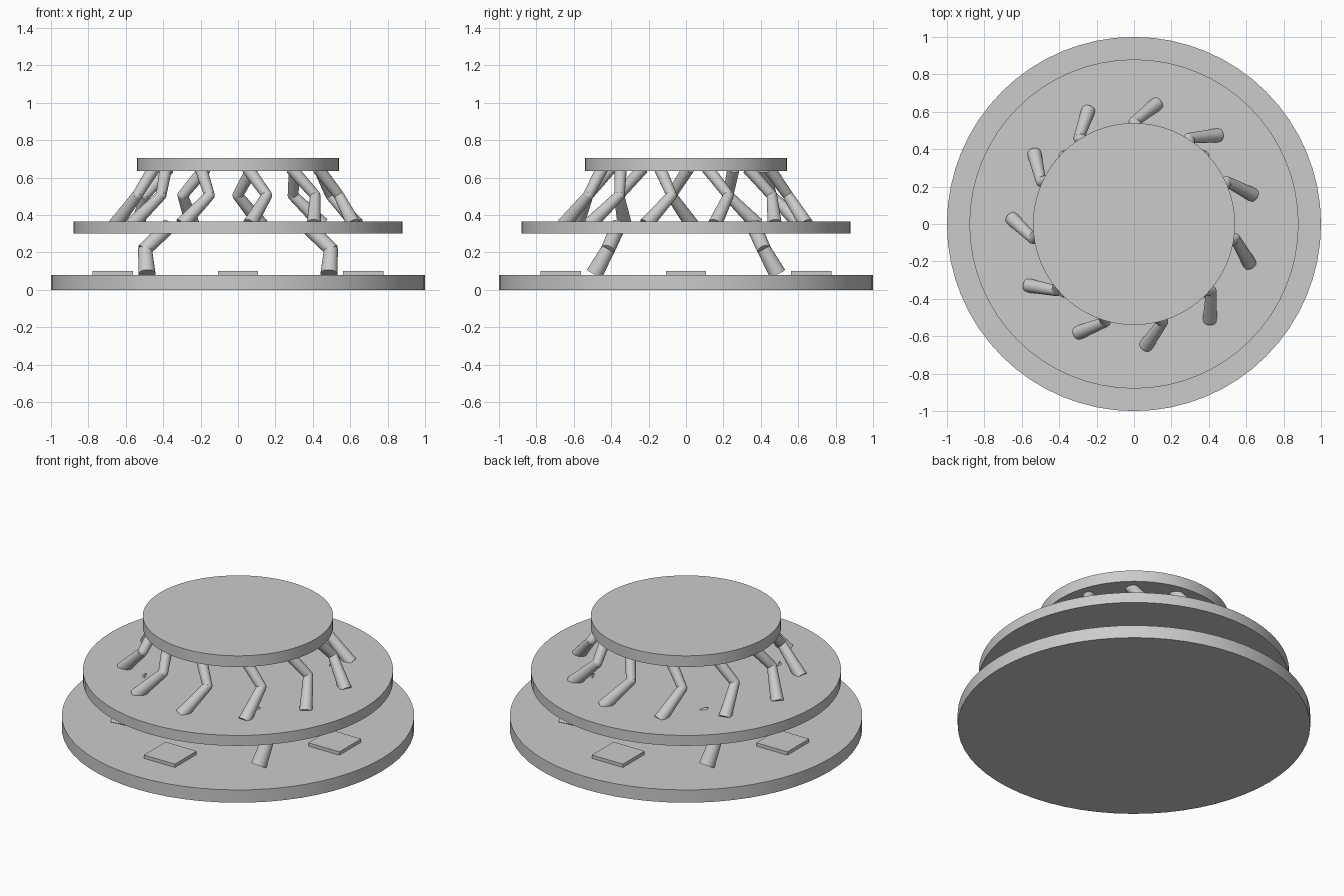
import bpy
import math
from mathutils import Vector

cube = bpy.data.objects.get("Cube")
if cube:
    bpy.data.objects.remove(cube, do_unlink=True)

grey = bpy.data.materials.new("plain_grey")
grey.use_nodes = True
grey.diffuse_color = (0.6, 0.6, 0.6, 1)
grey.node_tree.nodes["Principled BSDF"].inputs["Base Color"].default_value = (0.6, 0.6, 0.6, 1)


def finish(name, smooth=True):
    ob = bpy.context.object
    ob.name = name
    ob.data.materials.append(grey)
    if smooth:
        bpy.ops.object.shade_smooth_by_angle(angle=math.radians(35))
    return ob


def disc(name, radius, bottom, top):
    bpy.ops.mesh.primitive_cylinder_add(vertices=64, radius=radius, depth=top - bottom,
                                        location=(0, 0, (bottom + top) / 2))
    return finish(name)


def rod(name, start, end, r_start, r_end):
    """Tapered round rod between two points."""
    start, end = Vector(start), Vector(end)
    axis = end - start
    bpy.ops.mesh.primitive_cone_add(vertices=24, radius1=r_start, radius2=r_end,
                                    depth=axis.length, location=(start + end) / 2,
                                    rotation=axis.to_track_quat('Z', 'Y').to_euler())
    return finish(name)


def polar(radius, degrees, z):
    a = math.radians(degrees)
    return radius * math.cos(a), radius * math.sin(a), z


# Three stacked platforms
disc("base_platform", 1.0, 0, 0.08)
disc("middle_platform", 0.88, 0.30, 0.365)
disc("top_platform", 0.54, 0.635, 0.705)

# Thin square pads on the base
for i in range(4):
    x, y, z = polar(0.67, i * 90, 0.09)
    bpy.ops.mesh.primitive_cube_add(size=1, location=(x, y, z))
    bpy.context.object.scale = (0.215, 0.215, 0.022)
    finish("base_pad", smooth=False)

# Four bent legs between base and middle platform
for sx in (-1, 1):
    for sy in (-1, 1):
        foot = (0.487 * sx, 0.49 * sy, 0.085)
        knee = (0.497 * sx, 0.415 * sy, 0.22)
        head = (0.365 * sx, 0.36 * sy, 0.345)
        rod("lower_leg_shin", foot, knee, 0.046, 0.037)
        rod("lower_leg_thigh", (0.505 * sx, 0.42 * sy, 0.21), head, 0.038, 0.04)

# Ring of eleven bent struts between middle and top platform
count = 11
for i in range(count):
    a = -84.5 + i * 360 / count
    knee = polar(0.545, a + 11, 0.505)
    rod("strut_lower", polar(0.655, a, 0.35), knee, 0.038, 0.028)
    rod("strut_upper", knee, polar(0.45, a + 1, 0.65), 0.028, 0.033)
    bpy.ops.mesh.primitive_uv_sphere_add(segments=16, ring_count=8, radius=0.028, location=knee)
    finish("strut_joint")
